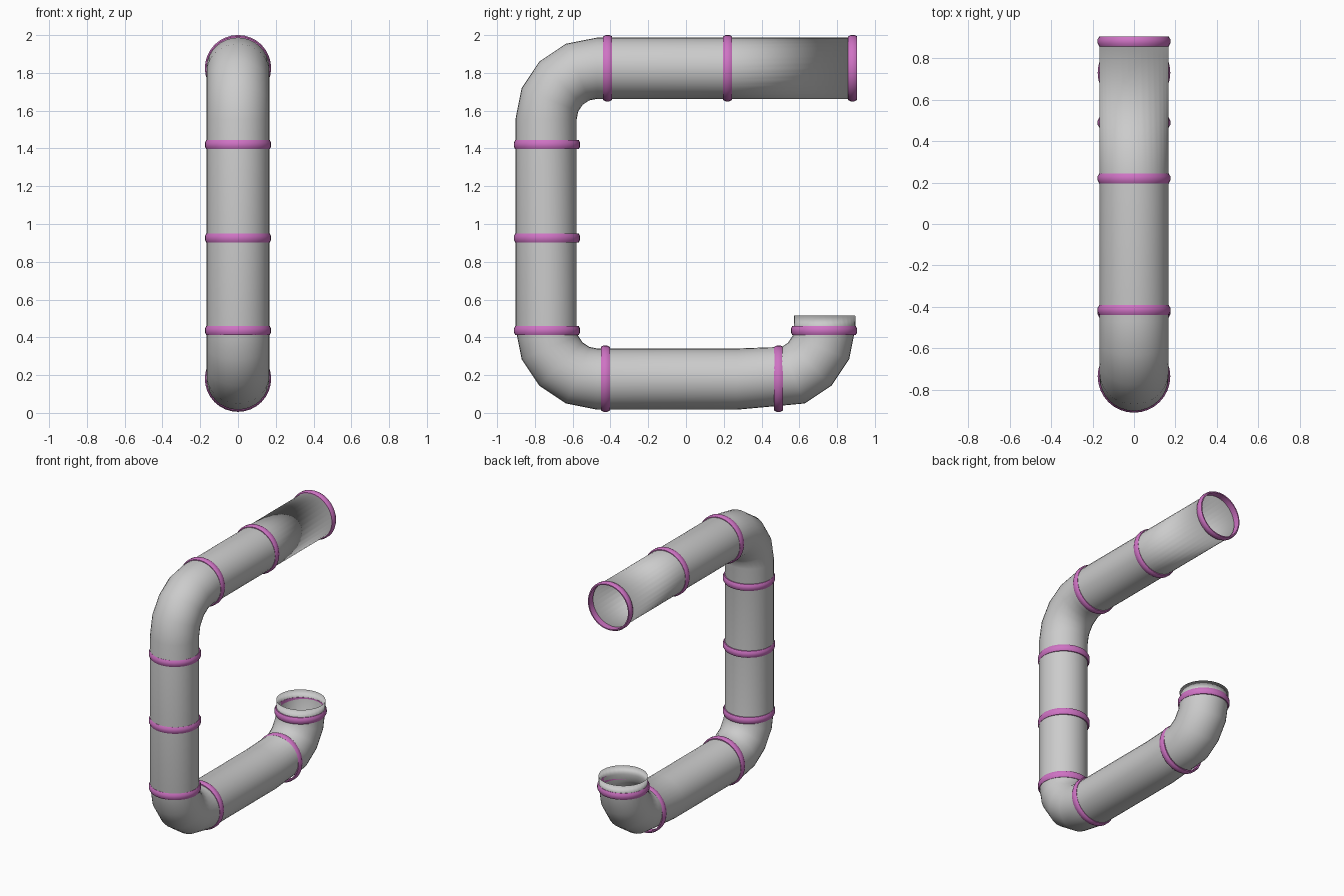
import bpy
import bmesh
from math import sin, cos, radians, tau
from mathutils import Vector

cube = bpy.data.objects.get("Cube")
if cube:
    bpy.data.objects.remove(cube)

SIDES = 32


def material(name, color):
    mat = bpy.data.materials.new(name)
    mat.use_nodes = True
    mat.diffuse_color = color
    mat.node_tree.nodes["Principled BSDF"].inputs["Base Color"].default_value = color
    return mat


def loft(name, rings, mat):
    """Skin a closed sequence of vertex rings into a smooth shell."""
    bm = bmesh.new()
    loops = [[bm.verts.new(p) for p in ring] for ring in rings]
    for a, b in zip(loops, loops[1:] + loops[:1]):
        for i in range(SIDES):
            j = (i + 1) % SIDES
            bm.faces.new((a[i], a[j], b[j], b[i]))
    bmesh.ops.recalc_face_normals(bm, faces=bm.faces)
    for face in bm.faces:
        face.smooth = True
    mesh = bpy.data.meshes.new(name)
    bm.to_mesh(mesh)
    bm.free()
    mesh.materials.append(mat)
    obj = bpy.data.objects.new(name, mesh)
    bpy.context.collection.objects.link(obj)
    return obj


def section(y, z, angle, rx, ry):
    """Oval cross-section square to a path heading in the side plane."""
    a = radians(angle)
    side = Vector((0, -sin(a), cos(a)))
    return [Vector((rx * cos(tau * i / SIDES), y, z)) + side * ry * sin(tau * i / SIDES)
            for i in range(SIDES)]


def bend(y, z, start, steps):
    """Path stations of an elbow around the centre (y, z)."""
    radius = 0.271
    turns = [start - 22.5 * k for k in range(steps)]
    return [(y + radius * cos(radians(t)), z + radius * sin(radians(t)), t - 90)
            for t in turns]


grey = material("pipe grey", (0.6, 0.6, 0.6, 1))
pink = material("collar pink", (0.62, 0.17, 0.55, 1))

# Pipe: path from the short upturned mouth to the long upper mouth
path = [(0.734, 0.515, -90)]
path += bend(0.464, 0.45, 0, 4)
path += [(0.27, 0.179, -180)]
path += bend(-0.47, 0.45, -90, 5)
path += bend(-0.47, 1.554, -180, 5)
path += [(0.2, 1.825, -360), (0.89, 1.825, -360)]

# Thin wall: outer skin out, inner skin back, meeting at sharp lips
outer = [section(*p, 0.166, 0.162) for p in path]
inner = [section(*p, 0.160, 0.156) for p in reversed(path[1:-1])]
loft("pipe", outer + inner, grey)

# Collars: bevelled bands around the pipe (y, z, heading)
collars = [
    ("mouth_collar", 0.731, 0.436, 90),
    ("lower_back_collar", 0.49, 0.181, 0),
    ("lower_front_collar", -0.427, 0.181, 0),
    ("upright_low_collar", -0.736, 0.436, 90),
    ("upright_middle_collar", -0.736, 0.926, 90),
    ("upright_high_collar", -0.736, 1.42, 90),
    ("upper_front_collar", -0.415, 1.825, 0),
    ("upper_middle_collar", 0.22, 1.825, 0),
    ("upper_end_collar", 0.882, 1.825, 0),
]
half = [(0.160, 0.024), (0.168, 0.024), (0.1755, 0.010)]
profile = half + [(r, -w) for r, w in reversed(half)]
bpy.ops.object.select_all(action="DESELECT")
for name, y, z, angle in collars:
    a = radians(angle)
    rings = [section(y + w * cos(a), z + w * sin(a), angle, r, r) for r, w in profile]
    obj = loft(name, rings, pink)
    obj.select_set(True)
    bpy.context.view_layer.objects.active = obj
bpy.ops.object.shade_smooth_by_angle(angle=radians(30))
